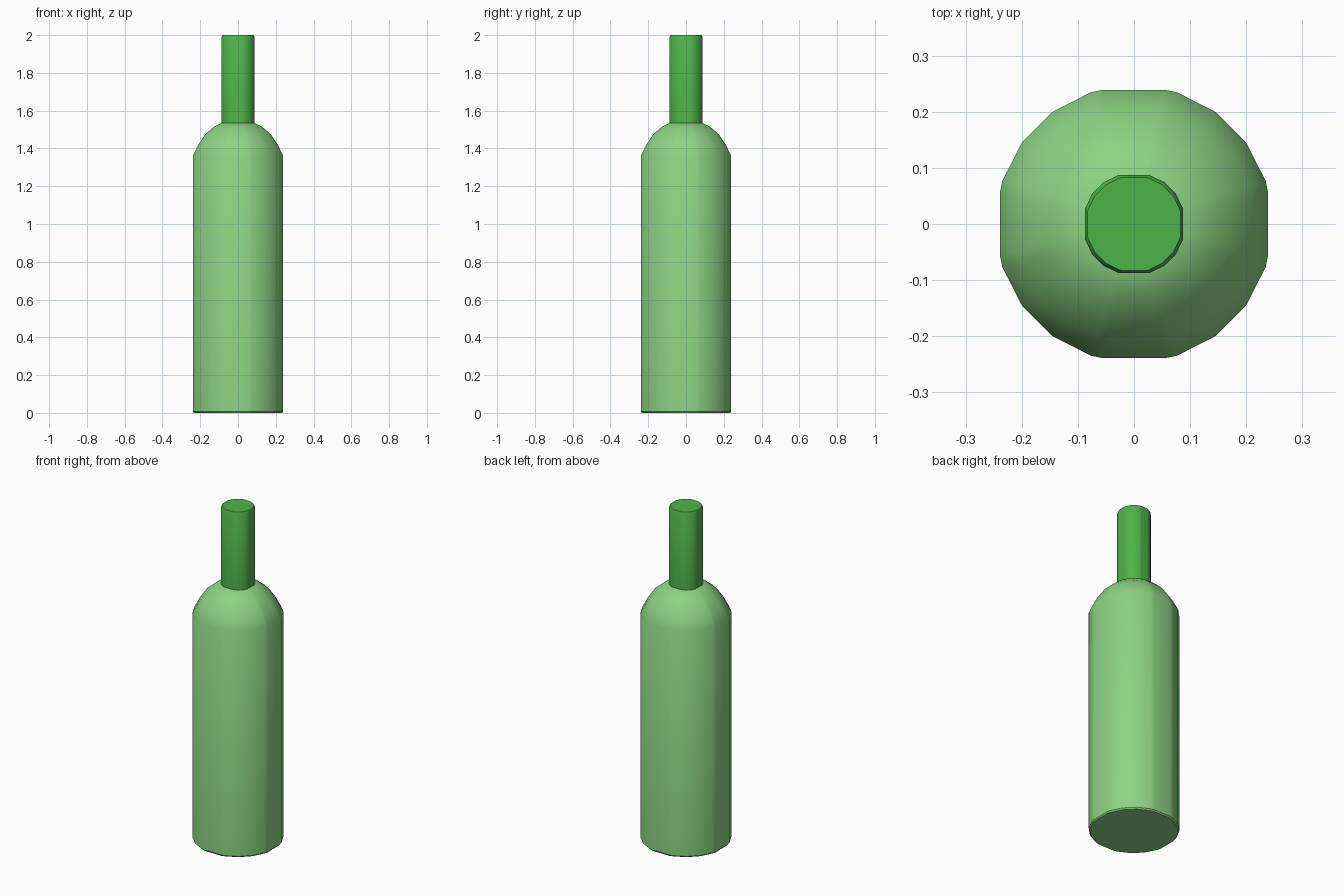
import bpy
import bmesh
import math

cube = bpy.data.objects.get("Cube")
if cube:
    bpy.data.objects.remove(cube, do_unlink=True)

SIDES = 20


def make_material(name, colour):
    mat = bpy.data.materials.new(name)
    mat.use_nodes = True
    mat.diffuse_color = colour
    mat.node_tree.nodes["Principled BSDF"].inputs["Base Color"].default_value = colour
    return mat


def lathe(name, profile, mat):
    """Turn (radius, flat limit, height) rings into a capped solid, flattened on the axes."""
    bm = bmesh.new()
    rings = []
    for radius, limit, z in profile:
        ring = []
        for i in range(SIDES):
            angle = math.tau * i / SIDES
            # Each vertex on an axis becomes a pair, leaving a narrow flat facet
            spread = 0.225 * radius
            x, y = radius * math.cos(angle), radius * math.sin(angle)
            if i % (SIDES // 4) == 0:
                tx, ty = -math.sin(angle) * spread, math.cos(angle) * spread
                points = [(x - tx, y - ty), (x + tx, y + ty)]
            else:
                points = [(x, y)]
            for px, py in points:
                px = max(-limit, min(limit, px))
                py = max(-limit, min(limit, py))
                ring.append(bm.verts.new((px, py, z)))
        rings.append(ring)
    count = len(rings[0])
    for low, high in zip(rings, rings[1:]):
        for i in range(count):
            j = (i + 1) % count
            bm.faces.new((low[i], low[j], high[j], high[i]))
    bm.faces.new(list(reversed(rings[0])))
    bm.faces.new(rings[-1])
    bmesh.ops.recalc_face_normals(bm, faces=bm.faces)
    mesh = bpy.data.meshes.new(name)
    bm.to_mesh(mesh)
    bm.free()
    mesh.materials.append(mat)
    obj = bpy.data.objects.new(name, mesh)
    bpy.context.collection.objects.link(obj)
    bpy.ops.object.select_all(action="DESELECT")
    obj.select_set(True)
    bpy.context.view_layer.objects.active = obj
    bpy.ops.object.shade_smooth_by_angle(angle=math.radians(32))
    return obj


glass = make_material("light green glass", (0.262, 0.658, 0.223, 1))
foil = make_material("dark green neck", (0.076, 0.456, 0.065, 1))

# Straight body with a rounded shoulder
lathe("bottle_body", [
    (0.24, 0.234, 0.0), (0.247, 0.239, 0.008), (0.247, 0.239, 1.36),
    (0.216, 0.211, 1.42), (0.178, 0.174, 1.475), (0.13, 0.127, 1.515),
    (0.085, 0.083, 1.537),
], glass)

# Slim neck with a slightly eased rim
lathe("bottle_neck", [
    (0.092, 0.087, 1.53), (0.092, 0.087, 1.99), (0.086, 0.083, 2.0),
], foil)
